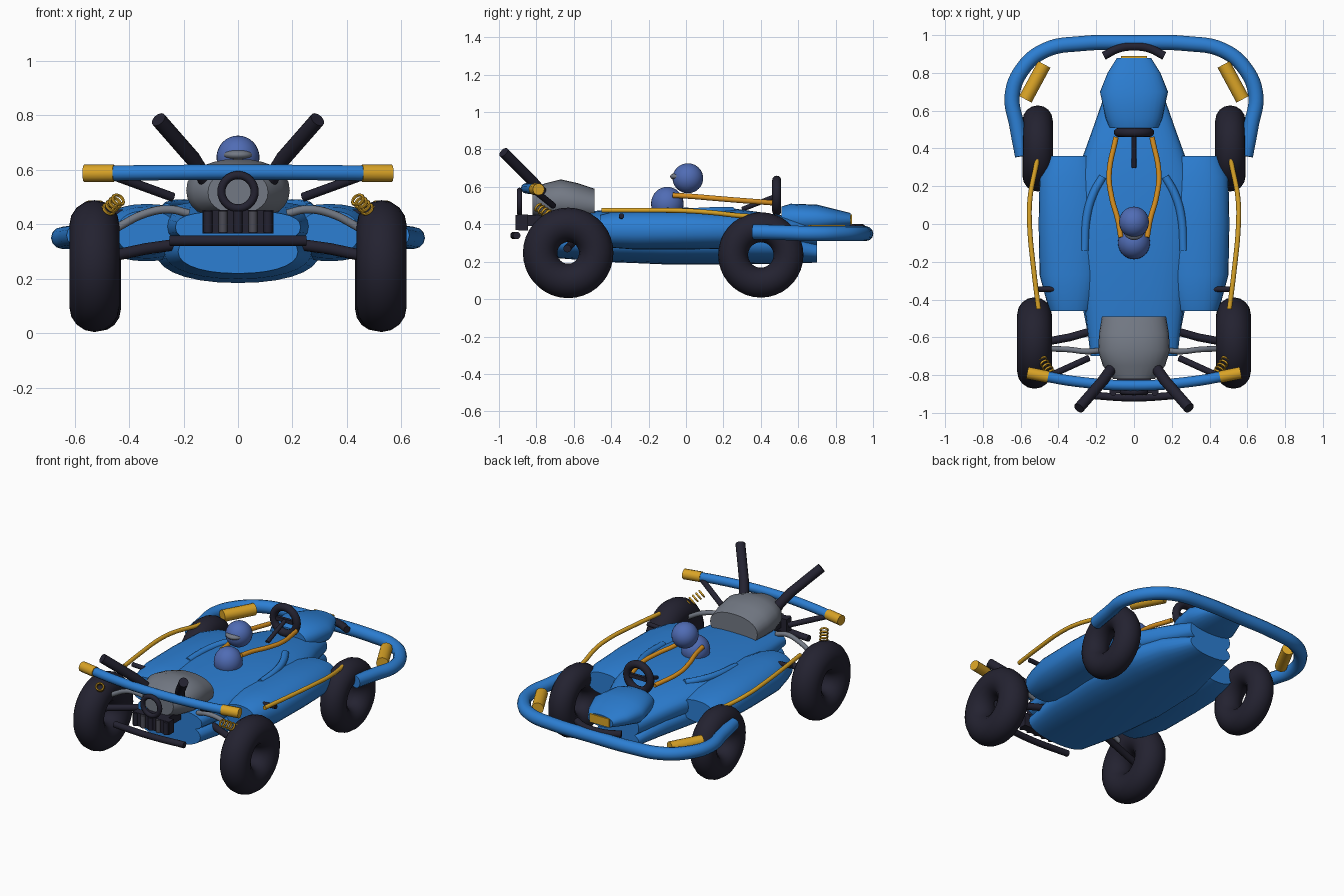
import bpy, bmesh, math
from mathutils import Vector

cube = bpy.data.objects.get("Cube")
if cube:
    bpy.data.objects.remove(cube, do_unlink=True)


def material(name, *rgb):
    m = bpy.data.materials.new(name)
    m.use_nodes = True
    m.diffuse_color = (*rgb, 1)
    m.node_tree.nodes["Principled BSDF"].inputs["Base Color"].default_value = (*rgb, 1)
    return m


BLUE = material("body blue", 0.025, 0.21, 0.65)
YELLOW = material("trim yellow", 0.70, 0.37, 0.02)
ORANGE = material("arm orange", 0.68, 0.28, 0.015)
BLACK = material("rubber black", 0.017, 0.016, 0.03)
GREY = material("engine grey", 0.17, 0.19, 0.23)
RIB = material("rib grey", 0.07, 0.07, 0.09)
DRIVER = material("driver blue", 0.08, 0.15, 0.46)


def finish(name, mesh, mat, angle=40):
    obj = bpy.data.objects.new(name, mesh)
    bpy.context.collection.objects.link(obj)
    mesh.materials.clear()
    mesh.materials.append(mat)
    for p in mesh.polygons:
        p.use_smooth = True
    mesh.set_sharp_from_angle(angle=math.radians(angle))
    return obj


def from_bmesh(name, bm, mat, angle=40):
    bmesh.ops.recalc_face_normals(bm, faces=bm.faces)
    mesh = bpy.data.meshes.new(name)
    bm.to_mesh(mesh)
    bm.free()
    return finish(name, mesh, mat, angle)


def tube(name, points, radius, mat, smooth=True):
    """Round tube along a path."""
    curve = bpy.data.curves.new(name, "CURVE")
    curve.dimensions = "3D"
    curve.bevel_depth = radius
    curve.bevel_resolution = 4
    curve.resolution_u = 6
    curve.use_fill_caps = True
    spline = curve.splines.new("BEZIER")
    spline.bezier_points.add(len(points) - 1)
    for bp, co in zip(spline.bezier_points, points):
        bp.co = co
        bp.handle_left_type = bp.handle_right_type = "AUTO" if smooth else "VECTOR"
    temp = bpy.data.objects.new(name + "_path", curve)
    bpy.context.collection.objects.link(temp)
    bpy.context.view_layer.update()
    deps = bpy.context.evaluated_depsgraph_get()
    mesh = bpy.data.meshes.new_from_object(temp.evaluated_get(deps))
    bpy.data.objects.remove(temp, do_unlink=True)
    return finish(name, mesh, mat, 50)


def loft(name, sections, mat, power=2.0, cx=0, n=28):
    """Skin of superellipse sections (y, half width, bottom, top)."""
    bm = bmesh.new()
    rings = []
    for y, w, z0, z1 in sections:
        ring = []
        for i in range(n):
            a = math.tau * i / n
            c, s = math.cos(a), math.sin(a)
            px = math.copysign(abs(c) ** (2 / power), c) * w
            pz = math.copysign(abs(s) ** (2 / power), s) * (z1 - z0) / 2
            ring.append(bm.verts.new((cx + px, y, (z0 + z1) / 2 + pz)))
        rings.append(ring)
    for r0, r1 in zip(rings, rings[1:]):
        for i in range(n):
            bm.faces.new((r0[i], r0[(i + 1) % n], r1[(i + 1) % n], r1[i]))
    bm.faces.new(rings[0])
    bm.faces.new(rings[-1])
    return from_bmesh(name, bm, mat)


def torus(name, center, axis, major, minor, mat, seg=36, ring=16):
    bm = bmesh.new()
    axis = Vector(axis).normalized()
    rot = axis.to_track_quat("Z", "Y")
    grid = []
    for i in range(seg):
        a = math.tau * i / seg
        row = []
        for j in range(ring):
            b = math.tau * j / ring
            r = major + minor * math.cos(b)
            p = Vector((r * math.cos(a), r * math.sin(a), minor * math.sin(b)))
            row.append(bm.verts.new(rot @ p + Vector(center)))
        grid.append(row)
    for i in range(seg):
        k = (i + 1) % seg
        for j in range(ring):
            m = (j + 1) % ring
            bm.faces.new((grid[i][j], grid[k][j], grid[k][m], grid[i][m]))
    return from_bmesh(name, bm, mat, 60)


def ball(name, center, size, mat):
    bm = bmesh.new()
    bmesh.ops.create_uvsphere(bm, u_segments=28, v_segments=16, radius=1)
    bmesh.ops.scale(bm, vec=size, verts=bm.verts)
    bmesh.ops.translate(bm, vec=center, verts=bm.verts)
    return from_bmesh(name, bm, mat)


def box(name, center, size, mat):
    bm = bmesh.new()
    bmesh.ops.create_cube(bm, size=1)
    bmesh.ops.scale(bm, vec=size, verts=bm.verts)
    bmesh.ops.translate(bm, vec=center, verts=bm.verts)
    return from_bmesh(name, bm, mat)


# Hull, deck, nose and engine cover
loft("lower_hull", [(-0.70, 0.22, 0.22, 0.38), (-0.45, 0.27, 0.20, 0.40), (-0.1, 0.30, 0.185, 0.41),
                    (0.25, 0.29, 0.185, 0.41), (0.5, 0.22, 0.19, 0.39), (0.70, 0.15, 0.195, 0.31)], BLUE, 2.2)
loft("upper_deck", [(-0.70, 0.23, 0.33, 0.45), (-0.45, 0.26, 0.31, 0.475), (-0.1, 0.31, 0.30, 0.49),
                    (0.25, 0.31, 0.30, 0.485), (0.5, 0.22, 0.29, 0.45), (0.70, 0.15, 0.27, 0.41)], BLUE, 2.6)
loft("nose", [(0.51, 0.13, 0.36, 0.495), (0.56, 0.15, 0.35, 0.51), (0.70, 0.18, 0.35, 0.505),
              (0.80, 0.14, 0.37, 0.48), (0.88, 0.09, 0.385, 0.46)], BLUE, 2.3)
loft("engine_cover", [(-0.82, 0.11, 0.44, 0.595), (-0.75, 0.165, 0.42, 0.62), (-0.67, 0.19, 0.41, 0.64),
                      (-0.58, 0.185, 0.41, 0.62), (-0.49, 0.17, 0.41, 0.59)], GREY, 2.2)
box("nose_plate", (0, 0.884, 0.425), (0.14, 0.009, 0.055), YELLOW)
tube("nose_handle", [(-0.16, 0.89, 0.38), (-0.08, 0.93, 0.38), (0, 0.94, 0.38),
                     (0.08, 0.93, 0.38), (0.16, 0.89, 0.38)], 0.022, BLACK)

# Front hoop and rear bar
half = [(0.28, 0.955, 0.35), (0.47, 0.92, 0.35), (0.59, 0.82, 0.35),
        (0.645, 0.68, 0.35), (0.62, 0.52, 0.355), (0.59, 0.36, 0.36)]
hoop = [(-x, y, z) for x, y, z in reversed(half)] + [(0, 0.96, 0.35)] + half
tube("front_hoop", hoop, 0.04, BLUE)
tube("rear_bar", [(-0.555, -0.79, 0.587), (-0.3, -0.835, 0.59), (0, -0.855, 0.592),
                  (0.3, -0.835, 0.59), (0.555, -0.79, 0.587)], 0.028, BLUE)

# Engine details
torus("engine_ring", (0, -0.89, 0.52), (0, 1, 0), 0.061, 0.015, BLACK, 32, 10)
box("engine_block", (0, -0.87, 0.41), (0.26, 0.05, 0.085), BLACK)
for i in range(5):
    x = (i - 2) * 0.055
    tube("engine_rib", [(x, -0.895, 0.37), (x, -0.895, 0.45)], 0.016, RIB if i % 2 else BLACK)
box("engine_mount", (0, -0.79, 0.42), (0.18, 0.15, 0.06), BLACK)
tube("lower_bar", [(-0.25, -0.905, 0.34), (0, -0.92, 0.34), (0.25, -0.905, 0.34)], 0.02, BLACK)

# Driver and steering
ball("driver_torso", (0, -0.1, 0.51), (0.085, 0.087, 0.09), DRIVER)
ball("driver_head", (0, 0.01, 0.646), (0.079, 0.082, 0.08), DRIVER)
ball("visor", (0, -0.035, 0.655), (0.055, 0.05, 0.022), GREY)
torus("steering_wheel", (0, 0.485, 0.553), (0, 1, 0), 0.083, 0.024, BLACK, 32, 12)
tube("steering_column", [(0, 0.48, 0.55), (0, 0.3, 0.48)], 0.013, BLACK)
box("steering_spoke", (0, 0.485, 0.553), (0.16, 0.02, 0.025), BLACK)

for s, side in ((1, "left"), (-1, "right")):
    def mir(*pts):
        return [(s * x, y, z) for x, y, z in pts]

    # Side pod and deck ridge
    loft(side + "_pod", [(-0.46, 0.11, 0.29, 0.45), (-0.40, 0.13, 0.275, 0.465), (-0.27, 0.165, 0.265, 0.475),
                         (0.0, 0.17, 0.265, 0.475), (0.25, 0.165, 0.27, 0.465), (0.36, 0.12, 0.30, 0.44)],
         BLUE, 2.3, s * 0.335)
    tube(side + "_deck_ridge", mir((0.262, -0.14, 0.455), (0.25, 0.04, 0.465), (0.215, 0.16, 0.47),
                                   (0.165, 0.25, 0.47)), 0.022, BLUE)

    # Wheels
    torus(side + "_front_wheel", (s * 0.527, -0.63, 0.247), (1, 0, 0), 0.15, 0.092, BLACK)
    torus(side + "_back_wheel", (s * 0.51, 0.40, 0.236), (1, 0, 0), 0.148, 0.08, BLACK)

    # Suspension
    tube(side + "_axle", mir((0.2, -0.56, 0.33), (0.34, -0.6, 0.31), (0.53, -0.635, 0.27)), 0.021, BLACK, False)
    tube(side + "_wishbone", mir((0.18, -0.67, 0.44), (0.25, -0.675, 0.455), (0.34, -0.665, 0.44),
                                 (0.45, -0.66, 0.385)), 0.015, GREY)
    tube(side + "_bar_strut", mir((0.24, -0.71, 0.50), (0.46, -0.81, 0.58)), 0.017, BLACK)
    for i in range(5):
        t = i / 4
        torus(side + "_spring_coil", (s * (0.485 - 0.045 * t), -0.72 - 0.07 * t, 0.445 + 0.045 * t),
              (-s * 0.4, -0.6, 0.5), 0.022, 0.006, YELLOW, 16, 6)

    # Exhaust and trim
    tube(side + "_exhaust", mir((0.08, -0.71, 0.5), (0.165, -0.83, 0.64), (0.292, -0.975, 0.785)), 0.029, BLACK, False)
    tube(side + "_bar_sleeve", mir((0.455, -0.81, 0.588), (0.565, -0.788, 0.587)), 0.032, YELLOW)
    tube(side + "_hoop_sleeve", mir((0.475, 0.845, 0.36), (0.575, 0.66, 0.36)), 0.037, YELLOW)
    tube(side + "_side_rail", mir((0.505, -0.45, 0.475), (0.53, -0.25, 0.475), (0.553, 0.0, 0.472),
                                  (0.55, 0.14, 0.462), (0.52, 0.3, 0.445), (0.49, 0.44, 0.44)), 0.013, YELLOW)
    tube(side + "_rail_peg", mir((0.42, -0.345, 0.44), (0.515, -0.345, 0.445)), 0.014, BLACK)

    # Arms
    tube(side + "_arm", mir((0.07, -0.07, 0.555), (0.085, 0.02, 0.55), (0.118, 0.14, 0.54),
                            (0.132, 0.26, 0.53), (0.095, 0.46, 0.515)), 0.014, ORANGE)
